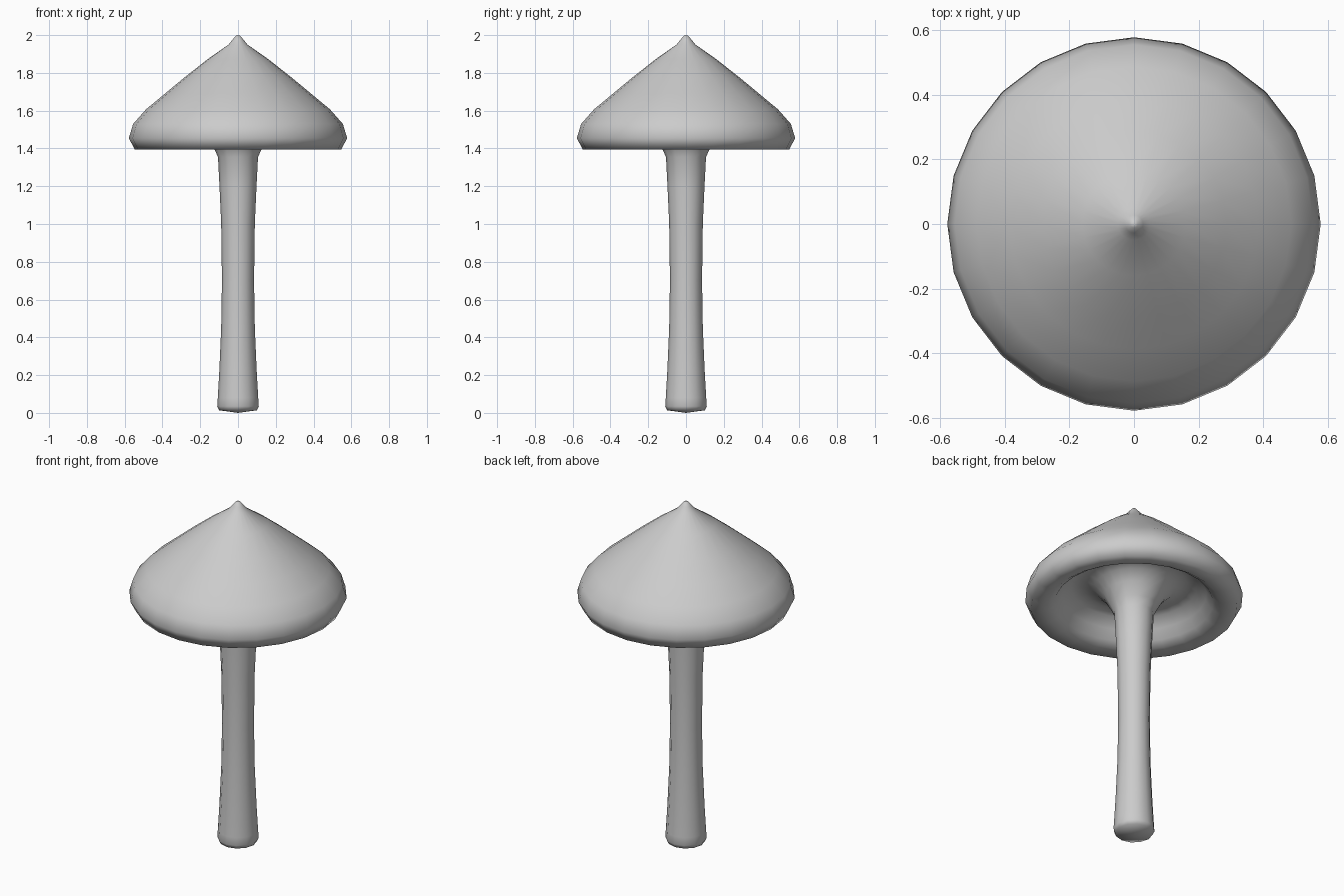
import bpy, bmesh
from math import cos, sin, pi

if "Cube" in bpy.data.objects:
    bpy.data.objects.remove(bpy.data.objects["Cube"])


def lathe(name, sections):
    """Spin (sides, [(radius, z), ...]) sections round z into one closed skin."""
    bm = bmesh.new()
    rings = []
    for sides, profile in sections:
        for r, z in profile:
            n = 1 if r == 0 else sides
            rings.append([bm.verts.new((r * cos(2 * pi * i / n),
                                        r * sin(2 * pi * i / n) if r else 0, z))
                          for i in range(n)])
    for a, b in zip(rings, rings[1:]):
        n = max(len(a), len(b))
        for i in range(n):
            j = (i + 1) % n
            quad = [a[i * len(a) // n], a[j * len(a) // n],
                    b[j * len(b) // n], b[i * len(b) // n]]
            bm.faces.new(list(dict.fromkeys(quad)))
    bmesh.ops.recalc_face_normals(bm, faces=bm.faces)
    for f in bm.faces:
        f.smooth = True
    mesh = bpy.data.meshes.new(name)
    bm.to_mesh(mesh)
    bm.free()
    obj = bpy.data.objects.new(name, mesh)
    bpy.context.collection.objects.link(obj)
    return obj


# Slightly waisted stem with a rounded foot
stem = [(0, 0), (0.1, 0.014), (0.11, 0.035), (0.107, 0.08),
        (0.099, 0.22), (0.089, 0.45), (0.085, 0.7), (0.089, 1.0),
        (0.098, 1.2), (0.106, 1.355), (0.127, 1.4)]
# Flare into the hollow underside, then the rolled rim
underside = [(0.165, 1.465), (0.215, 1.512), (0.28, 1.535), (0.335, 1.522),
             (0.385, 1.475), (0.42, 1.425), (0.46, 1.4)]
# Pointed cap
cap = [(0.547, 1.395), (0.578, 1.455), (0.555, 1.53), (0.487, 1.607),
       (0.387, 1.69), (0.287, 1.773), (0.16, 1.873), (0.05, 1.95),
       (0.028, 1.977), (0.012, 1.996), (0, 2.0)]
lathe("mushroom", [(12, stem), (24, underside + cap)])
